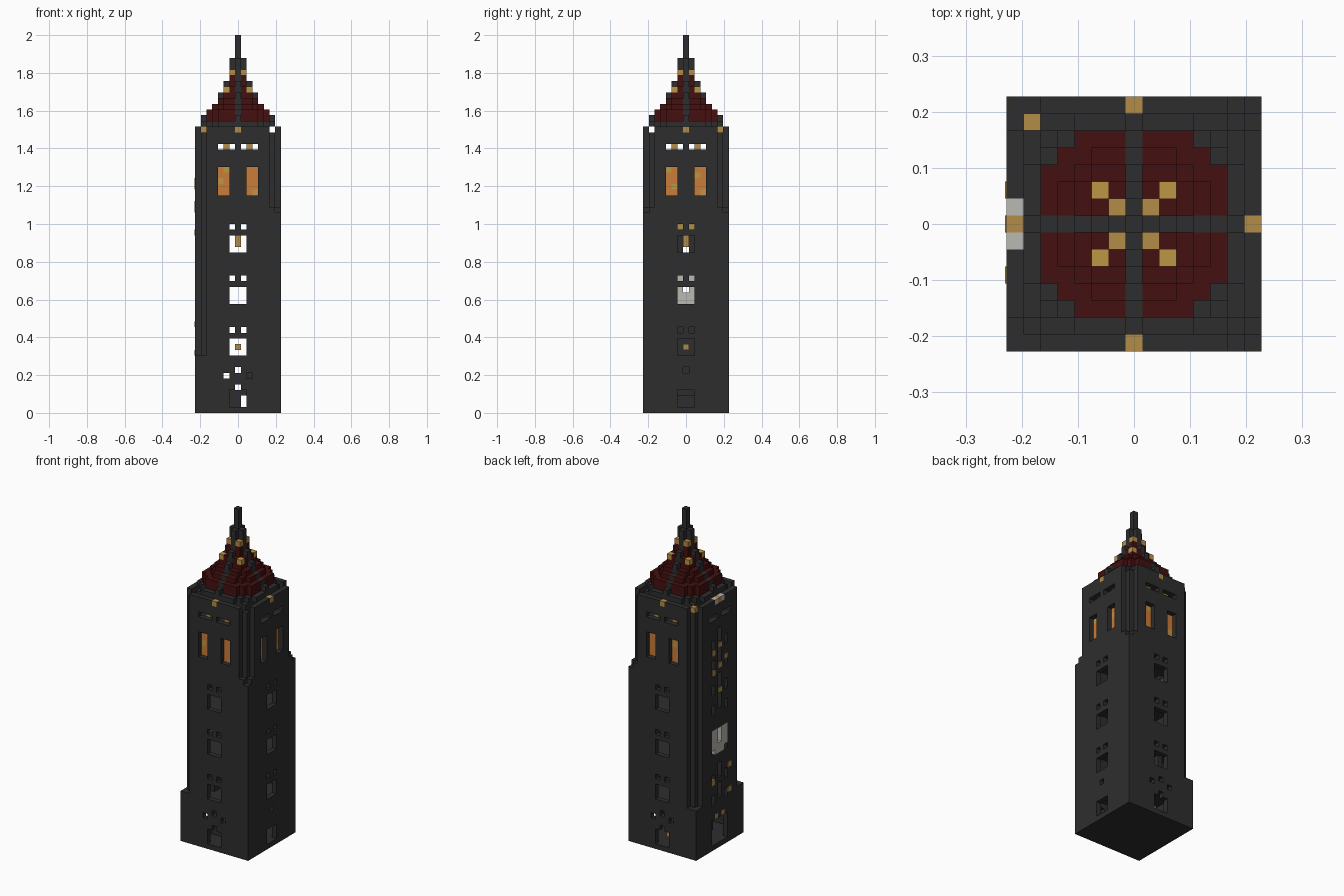
import bpy
import bmesh
from itertools import product

if "Cube" in bpy.data.objects:
    bpy.data.objects.remove(bpy.data.objects["Cube"], do_unlink=True)

U = 2 / 66  # edge of one block


def material(name, r, g, b):
    m = bpy.data.materials.new(name)
    m.use_nodes = True
    m.diffuse_color = (r, g, b, 1)
    m.node_tree.nodes["Principled BSDF"].inputs["Base Color"].default_value = (r, g, b, 1)
    return m


STONE = material("dark stone", 0.027, 0.027, 0.027)
RED = material("deep red", 0.058, 0.005, 0.005)
GOLD = material("lamp gold", 0.45, 0.265, 0.065)
YELLOW = material("bright gold", 0.5, 0.31, 0.06)
ORANGE = material("window orange", 0.6, 0.2, 0.04)
WHITE = material("pale stone", 0.5, 0.48, 0.45)


def box(x0, x1, y0, y1, z0, z1):
    """Set of blocks filling inclusive ranges."""
    return set(product(range(x0, x1 + 1), range(y0, y1 + 1), range(z0, z1 + 1)))


def disc(r, z):
    return {c for c in box(-r, r, -r, r, z, z) if c[0] ** 2 + c[1] ** 2 < (r + 0.9) ** 2}


def cross(r, z):
    return box(-r, r, 0, 0, z, z) | box(0, 0, -r, r, z, z)


def build(name, cells, mat):
    """Turn blocks into one mesh made of their outer faces only."""
    bm = bmesh.new()
    verts = {}

    def vert(p):
        if p not in verts:
            verts[p] = bm.verts.new(((p[0] - 0.5) * U, (p[1] - 0.5) * U, p[2] * U))
        return verts[p]

    for c in sorted(cells):
        for axis, side in product(range(3), (0, 1)):
            n = list(c)
            n[axis] += 2 * side - 1
            if tuple(n) in cells:
                continue
            a, b = (axis + 1) % 3, (axis + 2) % 3
            ring = []
            for da, db in ((0, 0), (1, 0), (1, 1), (0, 1)):
                p = list(c)
                p[axis] += side
                p[a] += da
                p[b] += db
                ring.append(vert(tuple(p)))
            bm.faces.new(ring if side else ring[::-1])
    mesh = bpy.data.meshes.new(name)
    bm.to_mesh(mesh)
    bm.free()
    mesh.materials.append(mat)
    obj = bpy.data.objects.new(name, mesh)
    bpy.context.collection.objects.link(obj)


def place(side, u, depth, z):
    """Block at offset u along one wall, depth blocks out from the centre."""
    return {"front": (u, -depth, z), "back": (u, depth, z),
            "right": (depth, u, z), "left": (-depth, u, z)}[side]


def patch(side, us, zs, depth=7):
    return {place(side, u, depth, z) for u in us for z in zs}


SIDES = ("front", "back", "right")

# Hollow shaft with notched corners
walls = box(-7, 7, -7, 7, 0, 49) - box(-6, 6, -6, 6, 1, 49)
walls |= {(x, y, z) for x in (-6, 6) for y in (-6, 6) for z in range(1, 49)}
for sx, sy in product((-1, 1), repeat=2):
    start = 35 if sx > 0 else 10
    walls -= {(7 * sx, 7 * sy, z) for z in range(start, 50)}
    walls -= {p for z in range(start + (sx > 0), 50)
              for p in ((6 * sx, 7 * sy, z), (7 * sx, 6 * sy, z))}

# Doors, windows and slots
for s in SIDES:
    walls -= patch(s, (-1, 0, 1), range(1, 4)) | patch(s, (0,), (7,))
    if s != "right":
        walls -= patch(s, (0,), (4,)) | patch(s, (-2, 2), (6,))
    for z in (10, 19, 28):
        walls -= patch(s, (-1, 0, 1), range(z, z + 3)) | patch(s, (-1, 1), (z + 4,))
    walls -= patch(s, (-3, -2, 2, 3), range(38, 43))
for s in SIDES + ("left",):
    walls -= patch(s, (-3, -2, -1, 1, 2, 3), (46,)) | patch(s, (0,), (49,))

# Ornate open side
walls -= patch("left", range(-2, 3), range(1, 6)) | patch("left", (-1, 1), (6,))
for z in (9, 13, 27, 31, 36, 40):
    walls -= patch("left", (-2, 2), range(z, z + 2)) | patch("left", (0,), range(z + 1, z + 4))
walls -= patch("left", range(-2, 3), range(19, 24)) | patch("left", (-1, 1), (49,))
build("tower_walls", walls, STONE)

# Floors and inner stair block
floors = set()
for z in (8, 17, 26, 35, 44, 47):
    floors |= box(-6, 6, -6, 6, z, z)
build("floors", floors, STONE)
build("stair_block", box(-3, 0, -3, 3, 1, 3) | box(1, 1, -3, 3, 3, 3) | box(2, 2, -3, 3, 4, 7), STONE)
build("inner_screen", box(-4, -4, -2, 2, 9, 15), STONE)

# Glowing belfry windows with bright flecks
glow = set()
for s in SIDES:
    glow |= patch(s, (-3, -2, 2, 3), range(38, 43), 6)
flecks = {c for c in glow if (c[0] + 2 * c[1] + 3 * c[2]) % 7 == 0}
build("belfry_windows", glow - flecks, ORANGE)
build("belfry_flecks", flecks, YELLOW)

# Lamps in the slots, on the parapet and inside the rooms
lamps = {(-6, 6, 49), (0, 0, 11), (0, 0, 29), (0, 0, 30), (0, 5, 2)}
for s in SIDES + ("left",):
    lamps |= patch(s, (-2, 2), (46,), 6) | patch(s, (0,), (49,))
lamps |= patch("left", (-1, 1), (32,), 6)
for u, z in ((0, 40), (2, 39), (-2, 37), (0, 36), (2, 35), (0, 31),
             (-3, 15), (2, 13), (-3, 10), (-1, 6), (1, 6)):
    lamps |= patch("left", (u,), (z,))
walls_overlap = lamps & walls
build("lamps", lamps - walls_overlap, GOLD)

# Lamps level with the wall surface, shown as thin proud plates
for i, (x, y, z) in enumerate(sorted(walls_overlap)):
    bpy.ops.mesh.primitive_cube_add(size=1, location=((x - 0.5) * U, y * U, (z + 0.5) * U))
    plate = bpy.context.object
    plate.name = "wall_lamp_%d" % i
    plate.scale = (0.006, U, U)
    plate.data.materials.append(GOLD)

# Pale balcony and parapet blocks
pale = patch("left", (-2, -1, 1, 2), range(20, 24)) | patch("left", (0,), (19, 20))
pale |= patch("left", (-1, 1), (19, 49))
build("pale_balcony", pale, WHITE)

# Stepped roof: eave, cross ribs, red tiles, spire
rib_radius = (6, 6, 5, 4, 3, 3, 2, 2, 1, 1, 1, 1)
tile_radius = (0, 5, 5, 4, 3, 2, 2, 1, 1)
ribs = disc(6, 50) | box(-5, 5, -5, 5, 48, 49)
tiles = set()
for i, r in enumerate(rib_radius):
    ribs |= cross(r, 50 + i)
for i, r in enumerate(tile_radius):
    if r:
        tiles |= disc(r, 50 + i)
beads = {(x, y, 59) for x in (-1, 1) for y in (-1, 1)}
knobs = {(x, y, 56) for x in (-2, 2) for y in (-2, 2)}
build("roof_ribs", ribs, STONE)
build("roof_tiles", tiles - ribs - knobs, RED)
build("spire", box(0, 0, 0, 0, 62, 65), STONE)
build("upper_roof_lamps", beads, GOLD)
build("lower_roof_lamps", knobs, YELLOW)
